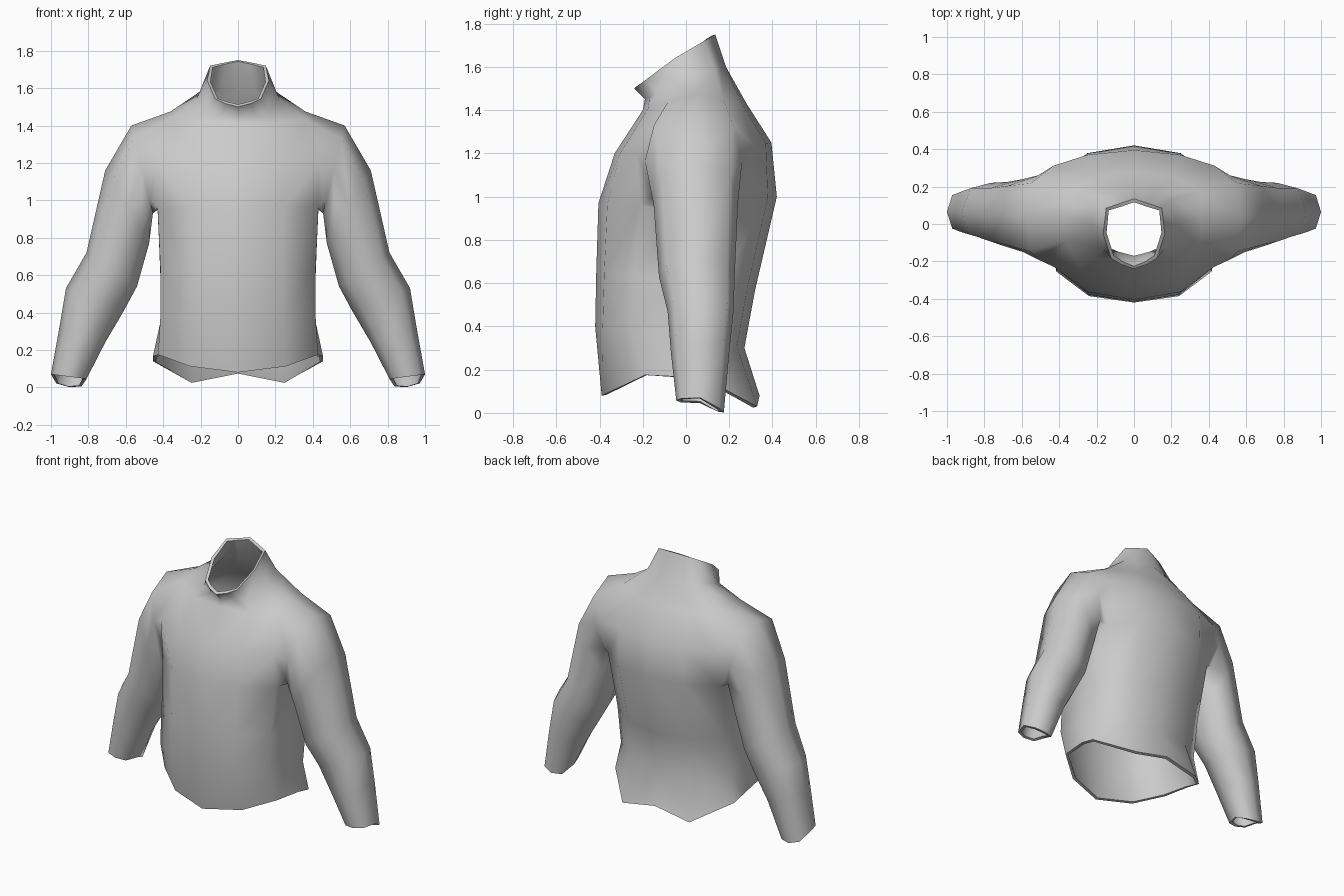
import bpy, bmesh, math

cube = bpy.data.objects.get("Cube")
if cube:
    bpy.data.objects.remove(cube)

fabric = bpy.data.materials.new("grey fabric")
fabric.use_nodes = True
grey = (0.6, 0.6, 0.6, 1)
fabric.diffuse_color = grey
fabric.node_tree.nodes["Principled BSDF"].inputs["Base Color"].default_value = grey

# Half cross-sections, from centre front round the side to centre back
BOTTOM = [(0, -1), (.56, -.81), (.94, -.45), (1, .1), (1, .4), (.56, .97), (0, 1)]
BODY = [(0, -1), (.58, -.9), (1, -.52), (1, 0), (1, .55), (.58, .9), (0, 1)]
BROAD = [(0, -1), (.58, -.93), (1, -.72), (1, 0), (1, .77), (.58, .93), (0, 1)]
NECK = [(0, -1), (.4, -.88), (.74, -.7), (1, 0), (.9, .73), (.45, .87), (0, 1)]

# Section, half width, front y, back y, then z at front, side and back
rows = [
    (BOTTOM, .455, -.39, .34, .08, .18, .08),   # hem
    (BODY, .415, -.42, .27, .40, .35, .30),     # waist
    (BODY, .415, -.415, .32, .65, .62, .57),    # ribs
    (BODY, .43, -.405, .42, .97, .95, 1.0),     # armpit
    (BROAD, .43, -.33, .395, 1.2, 1.2, 1.25),   # chest
    (BODY, .36, -.2, .28, 1.40, 1.475, 1.43),   # shoulder
    (NECK, .22, -.19, .185, 1.45, 1.545, 1.60), # neck base
    (NECK, .165, -.24, .135, 1.5, 1.64, 1.75),  # collar rim
]
HEM, PIT, CHEST, SHOULDER = 0, 3, 4, 5
SIDE = 3

# Sleeve rings: outer (x, z), inner (x, z), front y, back y, cuff slant
sleeve = [
    ((.57, 1.40), (.455, .93), -.19, .26, 0),
    ((.71, 1.16), (.475, .77), -.15, .24, 0),
    ((.81, .72), (.54, .54), -.125, .225, 0),
    ((.92, .53), (.61, .41), -.085, .22, 0),
    ((.955, .32), (.71, .24), -.07, .20, 0),
    ((1.0, .07), (.81, .045), -.045, .175, .055),
]

bm = bmesh.new()


def body_row(section, w, yf, yb, zf, zs, zb):
    mid, half = (yf + yb) / 2, (yb - yf) / 2
    return [bm.verts.new((u * w, mid + v * half, zs + ((zf if v < 0 else zb) - zs) * abs(v)))
            for u, v in section]


def sleeve_ring(outer, inner, yf, yb, slant):
    ring = []
    for k in range(8):
        c, s = math.cos(k * math.pi / 4), math.sin(k * math.pi / 4)
        # Slightly squared section
        s = math.copysign(abs(s) ** .6, s) if k % 4 else 0
        x = (outer[0] + inner[0]) / 2 + c * (outer[0] - inner[0]) / 2
        z = (outer[1] + inner[1]) / 2 + c * (outer[1] - inner[1]) / 2 + min(s, 0) * slant
        ring.append(bm.verts.new((x, (yf + yb) / 2 - s * (yb - yf) / 2, max(z, 0))))
    return ring


# Body, leaving an open armhole at the side
grid = [body_row(*r) for r in rows]
# Wavy hem line
for vert, z in zip(grid[HEM], (.08, .112, .175, .165, .14, .03, .08)):
    vert.co.z = z
for r in range(len(grid) - 1):
    for c in range(len(BODY) - 1):
        if r in (PIT, CHEST) and c in (SIDE - 1, SIDE):
            continue
        bm.faces.new((grid[r][c], grid[r][c + 1], grid[r + 1][c + 1], grid[r + 1][c]))
bm.verts.remove(grid[CHEST][SIDE])

# Sleeve, lofted from the armhole
F, B = SIDE - 1, SIDE + 1
previous = [grid[SHOULDER][SIDE], grid[SHOULDER][F], grid[CHEST][F], grid[PIT][F],
            grid[PIT][SIDE], grid[PIT][B], grid[CHEST][B], grid[SHOULDER][B]]
for spec in sleeve:
    ring = sleeve_ring(*spec)
    for k in range(8):
        n = (k + 1) % 8
        bm.faces.new((previous[k], previous[n], ring[n], ring[k]))
    previous = ring

# Make sure the cloth faces outwards at centre front
bmesh.ops.recalc_face_normals(bm, faces=bm.faces[:])
bm.normal_update()
if grid[2][0].normal.y > 0:
    bmesh.ops.reverse_faces(bm, faces=bm.faces[:])

mesh = bpy.data.meshes.new("long_sleeved_top")
bm.to_mesh(mesh)
bm.free()
mesh.materials.append(fabric)
top = bpy.data.objects.new("long_sleeved_top", mesh)
bpy.context.collection.objects.link(top)
bpy.ops.object.select_all(action='DESELECT')
top.select_set(True)
bpy.context.view_layer.objects.active = top

# Mirror the half and give the cloth thickness
mirror = top.modifiers.new("mirror", 'MIRROR')
mirror.use_clip = True
cloth = top.modifiers.new("cloth_thickness", 'SOLIDIFY')
cloth.thickness = .02
cloth.offset = -1
for m in ("mirror", "cloth_thickness"):
    bpy.ops.object.modifier_apply(modifier=m)
bpy.ops.object.shade_smooth_by_angle(angle=math.radians(75))
